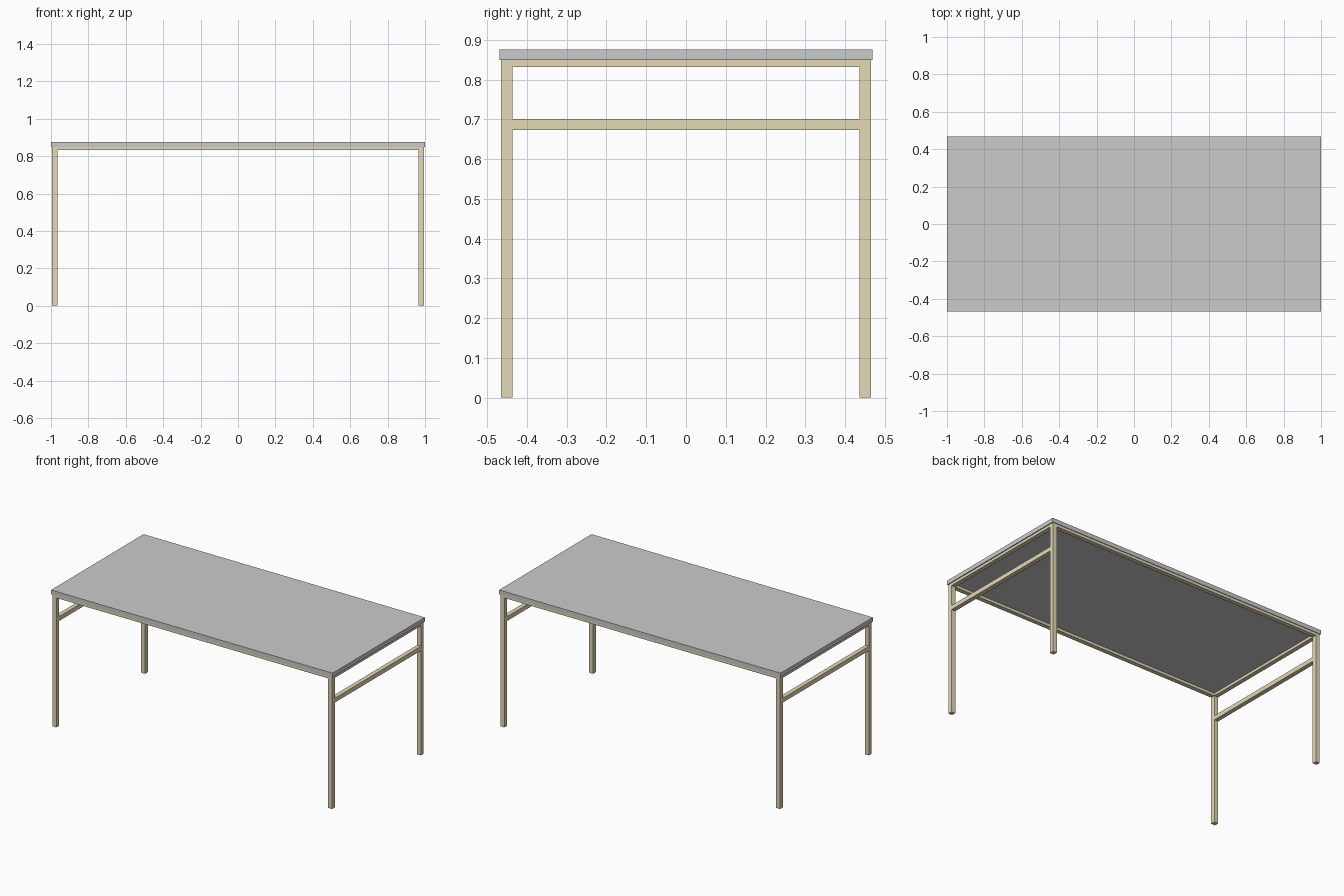
import bpy

if "Cube" in bpy.data.objects:
    bpy.data.objects.remove(bpy.data.objects["Cube"])

tan = bpy.data.materials.new("tan_frame")
tan.diffuse_color = (0.78, 0.69, 0.47, 1)
tan.use_nodes = True
tan.node_tree.nodes["Principled BSDF"].inputs["Base Color"].default_value = tan.diffuse_color

HX, HY = 1.0, 0.469          # half size of the top
Z0, Z1 = 0.849, 0.876        # underside and upper face of the top
T = 0.028                    # bar thickness
LX, LY = 0.994 - T / 2, 0.465 - T / 2   # leg centre lines
APRON_Z = 0.832              # underside of the apron


def box(name, x, y, z, mat=None):
    """Box from (min, max) pairs on each axis."""
    bpy.ops.mesh.primitive_cube_add(size=1, location=[sum(p) / 2 for p in (x, y, z)])
    o = bpy.context.object
    o.name = name
    o.scale = [p[1] - p[0] for p in (x, y, z)]
    bpy.ops.object.transform_apply(location=False, rotation=False, scale=True)
    if mat:
        o.data.materials.append(mat)
    return o


def span(c):
    return (c - T / 2, c + T / 2)


# Table top
box("table_top", (-HX, HX), (-HY, HY), (Z0, Z1))

# Legs
for sx, side in ((-1, "left"), (1, "right")):
    for sy, end in ((-1, "front"), (1, "back")):
        box(f"{end}_{side}_leg", span(sx * LX), span(sy * LY), (0, Z0), tan)

# Bars between the legs
inner_x = (-LX + T / 2, LX - T / 2)
inner_y = (-LY + T / 2, LY - T / 2)
for sy, end in ((-1, "front"), (1, "back")):
    box(f"{end}_apron", inner_x, span(sy * LY), (APRON_Z, Z0), tan)
for sx, side in ((-1, "left"), (1, "right")):
    box(f"{side}_apron", span(sx * LX), inner_y, (APRON_Z, Z0), tan)
    box(f"{side}_rail", span(sx * LX), inner_y, (0.673, 0.701), tan)
